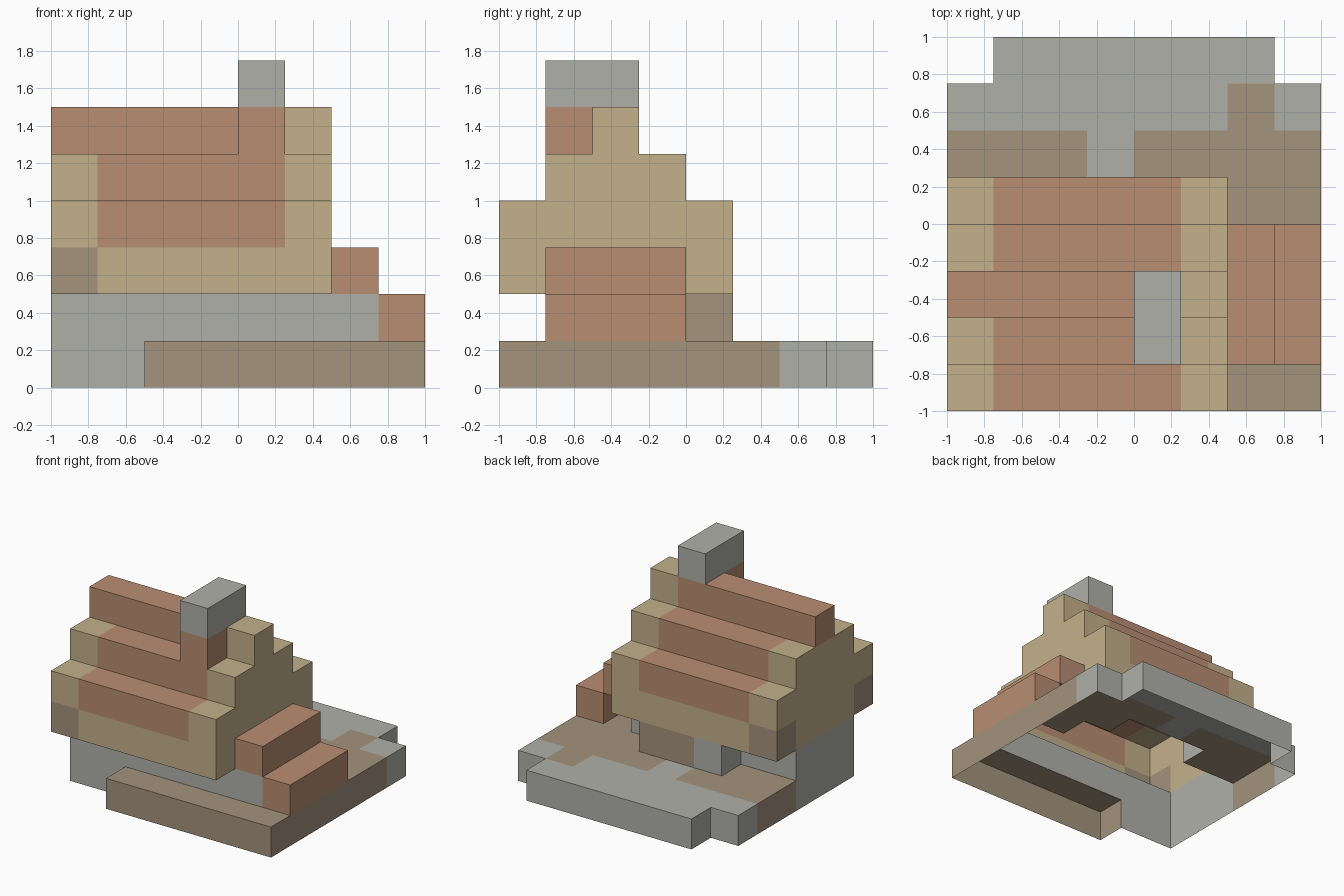
import bpy
import bmesh
from mathutils import Vector

if "Cube" in bpy.data.objects:
    bpy.data.objects.remove(bpy.data.objects["Cube"], do_unlink=True)

UNIT = 0.25  # edge of one building block


def make_material(name, rgb):
    linear = [((c / 255 + 0.055) / 1.055) ** 2.4 for c in rgb] + [1.0]
    mat = bpy.data.materials.new(name)
    mat.use_nodes = True
    mat.diffuse_color = linear
    mat.node_tree.nodes["Principled BSDF"].inputs["Base Color"].default_value = linear
    return mat


COLOURS = ["stone grey", "earth brown", "plaster tan", "clay red"]
STONE, EARTH, PLASTER, CLAY = range(4)
MATERIALS = [make_material(n, c) for n, c in zip(COLOURS, [
    (176, 176, 170), (164, 147, 124), (195, 177, 139), (185, 141, 114)])]


def box(x0, x1, y0, y1, z0, z1):
    """Block cells between two corners given in units."""
    cell = lambda v: round(v / UNIT)
    return {(i, j, k) for i in range(cell(x0), cell(x1))
            for j in range(cell(y0), cell(y1)) for k in range(cell(z0), cell(z1))}


def paint(*regions):
    """Later regions recolour earlier ones."""
    return {c: colour for colour, cells in regions for c in cells}


parts = {}

# Ground slab with paths and front step
parts["ground_slab"] = paint(
    (STONE, box(-1, 1, -0.75, 0.75, 0, 0.25)),
    (STONE, box(-0.75, 0.75, 0.75, 1, 0, 0.25)),
    (EARTH, box(-1, 1, 0, 0.5, 0, 0.25)),
    (EARTH, box(0.5, 0.75, 0.5, 0.75, 0, 0.25)),
    (STONE, box(-0.25, 0, 0.25, 0.5, 0, 0.25)),
    (EARTH, box(0.5, 1, -0.75, 0, 0, 0.25)))
parts["front_step"] = paint((EARTH, box(-0.5, 1, -1, -0.75, 0, 0.25)))

# Lower walls, with a small recess under the side roof
walls = box(-1, 0.75, -0.75, 0, 0.25, 0.5) - box(0.5, 0.75, -0.25, 0, 0.25, 0.5)
parts["lower_walls"] = paint((STONE, walls))
parts["back_bay"] = paint(
    (EARTH, box(-0.25, 0.25, 0, 0.25, 0.25, 0.5)),
    (STONE, box(-0.5, -0.25, 0, 0.25, 0.25, 0.5)))

# Stepped side roof
parts["side_roof_lower"] = paint((CLAY, box(0.75, 1, -0.75, 0, 0.25, 0.5)))
parts["side_roof_upper"] = paint((CLAY, box(0.5, 0.75, -0.75, 0, 0.5, 0.75)))

# Stepped main roof: plaster gables, clay in the middle
parts["roof_eaves"] = paint(
    (PLASTER, box(-1, 0.5, -1, 0.25, 0.5, 1)),
    (CLAY, box(-0.75, 0.25, -1, 0.25, 0.75, 1)),
    (EARTH, box(-1, -0.75, -1, -0.75, 0.5, 0.75)),
    (EARTH, box(-1, -0.75, 0, 0.25, 0.5, 0.75)))
parts["roof_middle"] = paint(
    (PLASTER, box(-1, 0.5, -0.75, 0, 1, 1.25)),
    (CLAY, box(-0.75, 0.25, -0.75, 0, 1, 1.25)))
parts["roof_ridge"] = paint(
    (CLAY, box(-1, 0.25, -0.5, -0.25, 1.25, 1.5)),
    (PLASTER, box(0.25, 0.5, -0.5, -0.25, 1.25, 1.5)))

# Chimney
parts["chimney_base"] = paint((CLAY, box(0, 0.25, -0.75, -0.5, 1.25, 1.5)))
parts["chimney_top"] = paint((STONE, box(0, 0.25, -0.75, -0.25, 1.5, 1.75)))

occupied = set().union(*parts.values())


def build_part(name, cells):
    """Outer skin only: faces between blocks and on the ground are left open."""
    bm = bmesh.new()
    for cell, colour in cells.items():
        centre = Vector(cell) + Vector((0.5, 0.5, 0.5))
        for axis in range(3):
            for sign in (-1, 1):
                normal = Vector((0, 0, 0))
                normal[axis] = sign
                beside = tuple(int(a + b) for a, b in zip(cell, normal))
                if beside in occupied or beside[2] < 0:
                    continue
                u = Vector((0, 0, 0))
                u[(axis + 1) % 3] = 0.5
                v = normal.cross(u)
                mid = centre + normal / 2
                ring = (mid - u - v, mid + u - v, mid + u + v, mid - u + v)
                face = bm.faces.new([bm.verts.new(p * UNIT) for p in ring])
                face.material_index = colour
    bmesh.ops.remove_doubles(bm, verts=bm.verts, dist=0.001)
    bmesh.ops.dissolve_limit(bm, angle_limit=0.02, verts=bm.verts, edges=bm.edges,
                             delimit={"MATERIAL"})
    mesh = bpy.data.meshes.new(name)
    for mat in MATERIALS:
        mesh.materials.append(mat)
    bm.to_mesh(mesh)
    bm.free()
    bpy.context.collection.objects.link(bpy.data.objects.new(name, mesh))


for part_name, part_cells in parts.items():
    build_part(part_name, part_cells)
